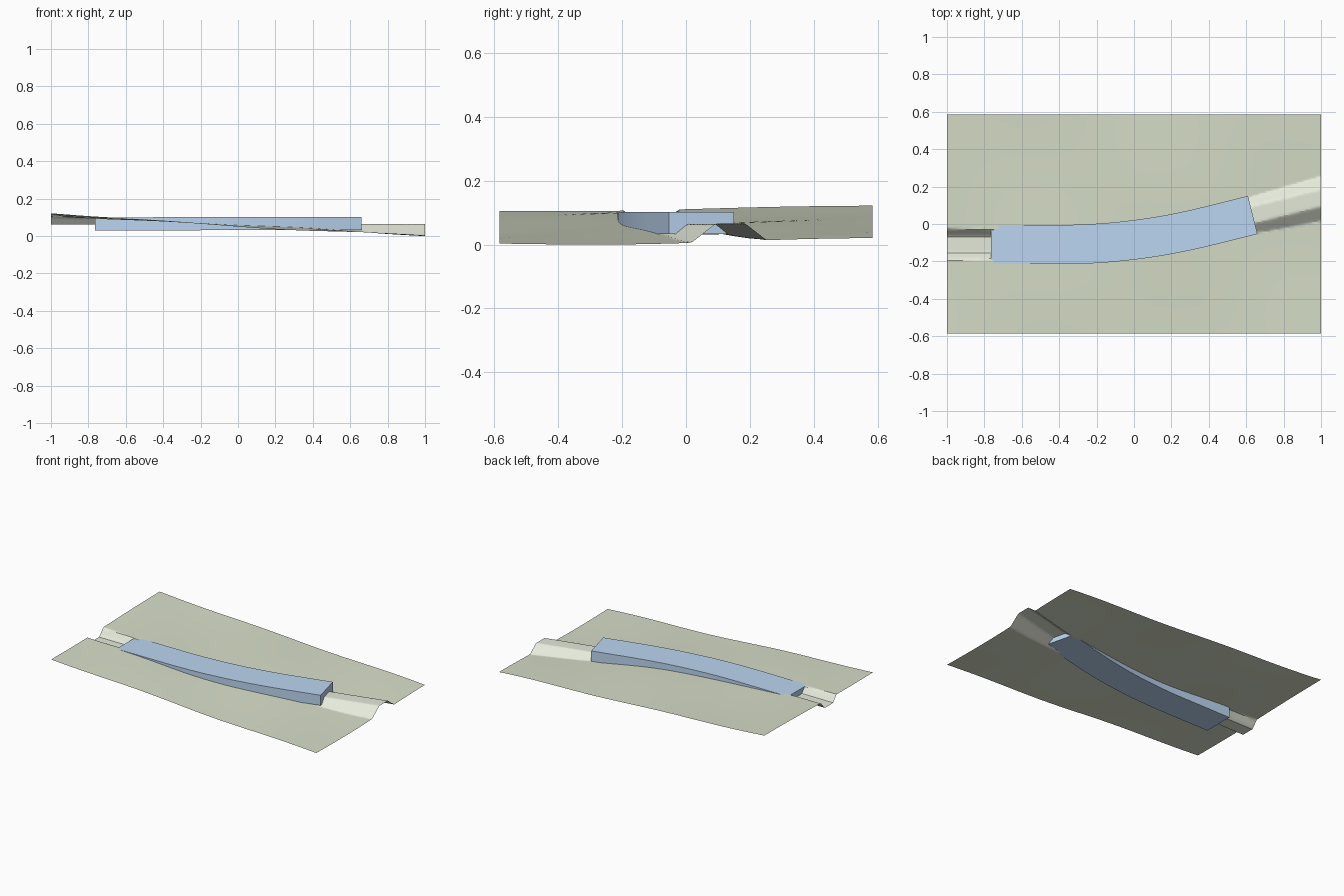
import bpy, bmesh
from math import sin, cos, atan

if "Cube" in bpy.data.objects:
    bpy.data.objects.remove(bpy.data.objects["Cube"])

GRADE, LEN = 0.25, 0.40      # final heading slope, tangent length of the bend
HALF = 0.045                 # half width of the road bed


def path(x):
    """Centre line: straight, gentle bend, straight. Returns y and heading."""
    if x < -LEN:
        return -0.11, 0.0
    if x < LEN:
        return -0.11 + GRADE * (x + LEN) ** 2 / (4 * LEN), atan(GRADE * (x + LEN) / (2 * LEN))
    return -0.11 + GRADE * x, atan(GRADE)


def road_z(x):
    return 0.0665 + 0.002 * x


def ground_z(x, y):
    wave = 0.0035 * sin(6 * x + 5 * y) + 0.003 * cos(3 * x - 4 * y)
    return 0.064 - 0.052 * x + 0.013 * y + wave


def material(name, rgb):
    m = bpy.data.materials.new(name)
    m.diffuse_color = (*rgb, 1)
    m.use_nodes = True
    m.node_tree.nodes["Principled BSDF"].inputs["Base Color"].default_value = m.diffuse_color
    return m


def add_object(name, bm, *mats):
    me = bpy.data.meshes.new(name)
    bm.to_mesh(me)
    bm.free()
    ob = bpy.data.objects.new(name, me)
    bpy.context.collection.objects.link(ob)
    for m in mats:
        me.materials.append(m)
    return ob


# Terrain sheet, graded to the road bed with cutting and embankment slopes
bm = bmesh.new()
NX, NY, W = 120, 120, 0.585
low = ground_z(1, -W)
rows, graded = [], set()
for i in range(NX + 1):
    x = -1 + 2 * i / NX
    c, head = path(x)
    row = []
    for j in range(NY + 1):
        y = -W + 2 * W * j / NY
        d = max(0, abs((y - c) * cos(head)) - HALF)
        g = ground_z(x, y)
        z = min(max(g, road_z(x) - 0.8 * d), road_z(x) + 1.2 * d)
        low = min(low, z)
        v = bm.verts.new((x, y, z))
        if abs(z - g) > 1e-6 or d == 0:
            graded.add(v)
        row.append(v)
    rows.append(row)
for i in range(NX):
    for j in range(NY):
        f = bm.faces.new((rows[i][j], rows[i + 1][j], rows[i + 1][j + 1], rows[i][j + 1]))
        f.material_index = int(any(v in graded for v in f.verts))
        f.smooth = True
for v in bm.verts:
    v.co.z -= low
terrain = add_object("terrain", bm, material("grass", (0.68, 0.73, 0.58)),
                     material("graded_earth", (0.78, 0.82, 0.70)))
bpy.context.view_layer.objects.active = terrain
terrain.select_set(True)
bpy.ops.object.shade_smooth_by_angle(angle=0.45)

# Clearance volume: rectangular section swept along the bend
bm = bmesh.new()
rings = []
N = 36
for i in range(N + 1):
    x = -0.765 + 1.4 * i / N
    y, head = path(x)
    zc = road_z(x)
    rings.append([bm.verts.new((x - sin(head) * s * 0.105, y + cos(head) * s * 0.105, zc + h))
                  for s, h in ((-1, -0.035), (1, -0.035), (1, 0.035), (-1, 0.035))])
for a, b in zip(rings, rings[1:]):
    for k in range(4):
        n = (k + 1) % 4
        bm.faces.new((a[k], a[n], b[n], b[k]))
bm.faces.new(rings[0])
bm.faces.new(rings[-1])
bmesh.ops.recalc_face_normals(bm, faces=bm.faces)
add_object("clearance_volume", bm, material("blue", (0.50, 0.67, 0.88)))
